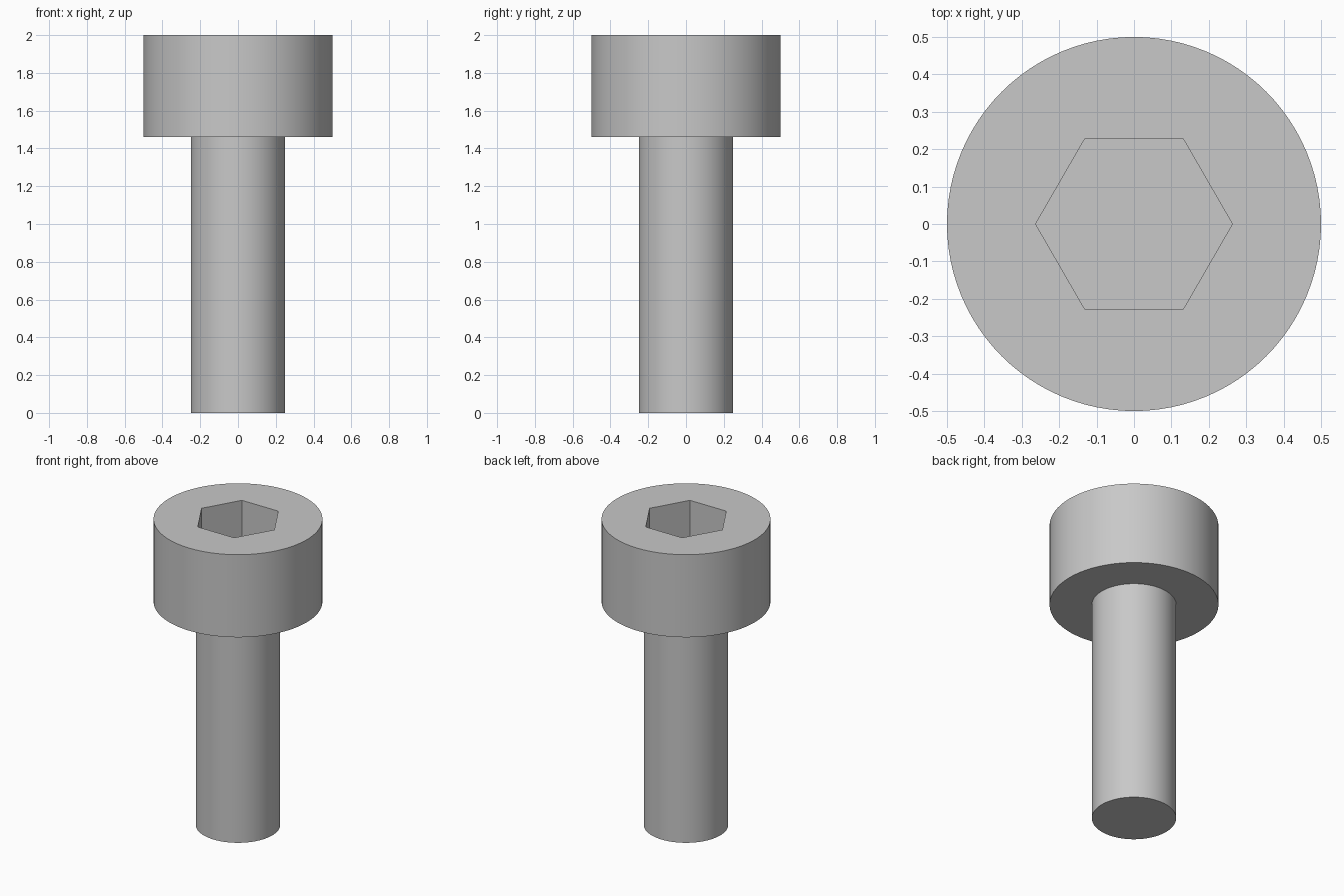
import bpy
import bmesh
import math

cube = bpy.data.objects.get("Cube")
if cube:
    bpy.data.objects.remove(cube, do_unlink=True)

SEGMENTS = 96
HEIGHT = 2.0
HEAD_BASE = 1.46
HEAD_RADIUS = 0.5
SHANK_RADIUS = 0.25
SOCKET_RADIUS = 0.263
SOCKET_DEPTH = 0.27

steel = bpy.data.materials.new("grey steel")
steel.use_nodes = True
color = (0.58, 0.58, 0.58, 1)
steel.diffuse_color = color
steel.node_tree.nodes["Principled BSDF"].inputs["Base Color"].default_value = color


def add_object(name, bm):
    bmesh.ops.recalc_face_normals(bm, faces=bm.faces)
    mesh = bpy.data.meshes.new(name)
    bm.to_mesh(mesh)
    bm.free()
    mesh.materials.append(steel)
    obj = bpy.data.objects.new(name, mesh)
    bpy.context.collection.objects.link(obj)
    return obj


def stacked_rings(name, rings, sides):
    """Closed round or prismatic solid from (radius, height) rings."""
    bm = bmesh.new()
    loops = []
    for radius, z in rings:
        angles = [math.tau * i / sides for i in range(sides)]
        loops.append([bm.verts.new((radius * math.cos(a), radius * math.sin(a), z))
                      for a in angles])
    for low, high in zip(loops, loops[1:]):
        for i in range(sides):
            j = (i + 1) % sides
            bm.faces.new((low[i], low[j], high[j], high[i]))
    bm.faces.new(loops[0])
    bm.faces.new(loops[-1])
    return add_object(name, bm)


# Shank and cylindrical head as one stepped solid
screw = stacked_rings("socket_head_screw", [
    (SHANK_RADIUS, 0), (SHANK_RADIUS, HEAD_BASE),
    (HEAD_RADIUS, HEAD_BASE), (HEAD_RADIUS, HEIGHT)], SEGMENTS)

# Hexagonal key socket cut into the head
cutter = stacked_rings("socket_cutter", [
    (SOCKET_RADIUS, HEIGHT - SOCKET_DEPTH), (SOCKET_RADIUS, HEIGHT + 0.1)], 6)
cutter.hide_render = True
cut = screw.modifiers.new("hex socket", 'BOOLEAN')
cut.operation = 'DIFFERENCE'
cut.solver = 'EXACT'
cut.object = cutter

bpy.ops.object.select_all(action='DESELECT')
screw.select_set(True)
bpy.context.view_layer.objects.active = screw
bpy.ops.object.modifier_apply(modifier=cut.name)
bpy.data.objects.remove(cutter, do_unlink=True)

# Smooth round walls, crisp rims and socket corners
bpy.ops.object.shade_smooth_by_angle(angle=math.radians(30))
